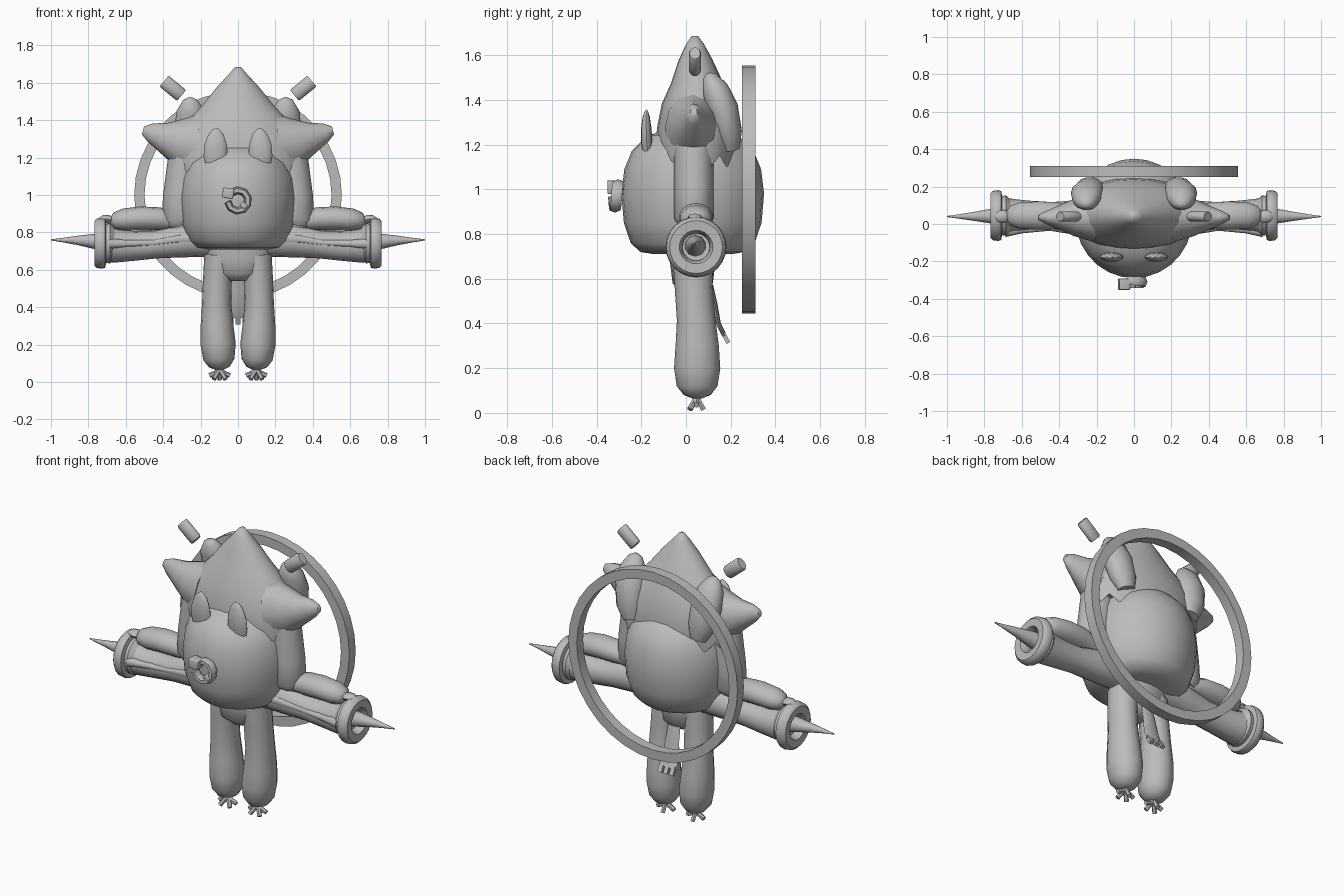
import bpy, bmesh, math
from mathutils import Vector, Matrix

cube = bpy.data.objects.get("Cube")
if cube:
    bpy.data.objects.remove(cube, do_unlink=True)

grey = bpy.data.materials.new("plain_grey")
grey.use_nodes = True
COL = (0.5, 0.5, 0.5, 1)
grey.diffuse_color = COL
grey.node_tree.nodes["Principled BSDF"].inputs["Base Color"].default_value = COL


def finish(name, bm, mirror=False, angle=45, subsurf=0):
    """Turn a bmesh into a shaded, optionally mirrored object."""
    bmesh.ops.recalc_face_normals(bm, faces=bm.faces)
    me = bpy.data.meshes.new(name)
    bm.to_mesh(me)
    bm.free()
    me.materials.append(grey)
    ob = bpy.data.objects.new(name, me)
    bpy.context.collection.objects.link(ob)
    bpy.ops.object.select_all(action='DESELECT')
    ob.select_set(True)
    bpy.context.view_layer.objects.active = ob
    bpy.ops.object.shade_smooth_by_angle(angle=math.radians(angle))
    if subsurf:
        ob.modifiers.new("round", 'SUBSURF').levels = subsurf
    if mirror:
        ob.modifiers.new("mirror", 'MIRROR')
    return ob


def tube(name, pts, segs=16, mirror=False, angle=45, flat=1.0, jag=0.0, subsurf=0):
    """Skin rings along a path; each point is x, y, z, radius and optional depth radius."""
    bm = bmesh.new()
    cs = [Vector(p[:3]) for p in pts]
    rings = []
    for i, p in enumerate(pts):
        t = (cs[min(i + 1, len(cs) - 1)] - cs[max(i - 1, 0)]).normalized()
        u = Vector((0, 1, 0)).cross(t).normalized()
        v = t.cross(u)
        rb = p[4] if len(p) > 4 else p[3] * flat
        ring = []
        for k in range(segs):
            a = math.tau * k / segs
            ring.append(bm.verts.new(cs[i] + u * p[3] * math.cos(a) + v * rb * math.sin(a)))
        rings.append(ring)
    for k, vert in enumerate(rings[0]):
        vert.co.z += jag * (-1) ** k
    for a, b in zip(rings, rings[1:]):
        for k in range(segs):
            n = (k + 1) % segs
            bm.faces.new((a[k], a[n], b[n], b[k]))
    bm.faces.new(rings[0][::-1])
    bm.faces.new(rings[-1])
    return finish(name, bm, mirror, angle, subsurf)


def box(name, loc, size, rot=(0, 0, 0), mirror=False, bevel=0.0):
    """Box with optional rounded edges, baked in place."""
    bm = bmesh.new()
    bmesh.ops.create_cube(bm, size=1)
    bmesh.ops.scale(bm, vec=size, verts=bm.verts)
    if bevel:
        bmesh.ops.bevel(bm, geom=list(bm.edges), offset=bevel, segments=3, affect='EDGES', profile=0.5)
    for axis, ang in zip('XYZ', rot):
        bmesh.ops.rotate(bm, matrix=Matrix.Rotation(math.radians(ang), 3, axis), verts=bm.verts)
    bmesh.ops.translate(bm, vec=loc, verts=bm.verts)
    return finish(name, bm, mirror)


def lathe(name, profile, centre, axis, segs=24, mirror=False, angle=40):
    """Revolve a closed profile of (along, radius) pairs round x or y."""
    bm = bmesh.new()
    rings = []
    for d, r in profile:
        ring = []
        for k in range(segs):
            a = math.tau * k / segs
            c, s = r * math.cos(a), r * math.sin(a)
            co = (d, c, s) if axis == 'x' else (c, d, s)
            ring.append(bm.verts.new(Vector(co) + Vector(centre)))
        rings.append(ring)
    for a, b in zip(rings, rings[1:] + rings[:1]):
        for k in range(segs):
            n = (k + 1) % segs
            bm.faces.new((a[k], a[n], b[n], b[k]))
    return finish(name, bm, mirror, angle)


# Round body with a flat underside
Y = 0.03
tube("round_body", [(0, Y, .71, .17), (0, Y, .72, .23), (0, Y, .76, .272), (0, Y, .85, .302),
                    (0, Y, .98, .313), (0, Y, 1.09, .3), (0, Y, 1.17, .268),
                    (0, Y, 1.24, .2), (0, Y, 1.27, .1)], segs=28, flat=1.02)

# Pointed hood with a ragged hem, side points and hanging side flaps
tube("hood", [(0, .055, 1.12, .345, .19), (0, .055, 1.2, .36, .193), (0, .055, 1.29, .35, .183),
              (0, .05, 1.39, .275, .158), (0, .048, 1.48, .19, .115), (0, .042, 1.58, .11, .075),
              (0, .04, 1.65, .045, .04), (0, .04, 1.685, .015, .015)], segs=24, jag=.03, angle=60)
tube("hood_side_point", [(.22, .035, 1.27, .17, .13), (.32, .035, 1.285, .125, .1),
                         (.4, .035, 1.31, .08, .065), (.47, .035, 1.335, .05, .035),
                         (.508, .035, 1.345, .022, .015)], segs=12, mirror=True, angle=60)
tube("side_flap", [(.3, .035, .84, .08, .07), (.305, .035, .87, .104, .088), (.3, .035, 1.0, .1, .088),
                   (.285, .035, 1.15, .095, .088), (.27, .035, 1.3, .09, .085)],
     segs=12, mirror=True, angle=50)

# Lumps on the back of the hood
tube("back_lump", [(.22, .2, 1.18, .05), (.235, .19, 1.25, .078), (.25, .165, 1.36, .088),
                   (.255, .13, 1.45, .075), (.255, .105, 1.505, .04), (.255, .1, 1.52, .012)],
     segs=14, mirror=True, flat=.8)

# Small ears on the forehead
tube("ear", [(.12, -.17, 1.15, .05), (.12, -.176, 1.21, .064), (.119, -.178, 1.27, .06),
             (.117, -.178, 1.325, .04), (.116, -.177, 1.35, .018), (.116, -.177, 1.357, .005)],
     segs=12, mirror=True, flat=.4)

# Curled nose
curl = []
for i in range(9):
    a = math.radians(130 - 38 * i)
    curl.append((.055 * math.cos(a), -.3 - .003 * i, .97 + .055 * math.sin(a), .02))
tube("nose_curl", curl, segs=6, flat=1.4)
box("nose_tip", (-.053, -.322, 1.01), (.06, .06, .055), (0, 8, 0), bevel=.006)
box("nose_end", (.03, -.315, .945), (.035, .055, .03), (0, 40, 0), bevel=.004)

# Hips and legs
tube("hips", [(0, .03, .54, .05, .05), (0, .03, .58, .14, .09), (0, .03, .66, .175, .1),
              (0, .03, .76, .2, .11), (0, .03, .86, .18, .11)], segs=20)
tube("leg", [(.1, .05, .065, .02), (.1, .05, .08, .055), (.102, .05, .12, .083), (.106, .05, .2, .094),
             (.112, .05, .3, .088), (.114, .045, .42, .078), (.11, .035, .55, .077),
             (.1, .03, .68, .08)], segs=16, mirror=True, flat=1.1)

# Splayed toes
for i, (dx, dy, z) in enumerate([(-.055, 0, .035), (.055, 0, .035), (-.032, -.03, .016),
                                 (.032, -.03, .016), (0, .032, .014)]):
    tube(f"toe_{i + 1}", [(.098, .047, .075, .015), (.098 + dx * .35, .047 + dy * .35, .05, .013),
                          (.098 + dx, .047 + dy, z, .013)], segs=6, mirror=True)

# Flat tail with a ragged tip
tube("tail", [(0, .11, .57, .04, .012), (0, .13, .48, .045, .012), (0, .145, .4, .052, .011),
              (0, .172, .345, .058, .01)], segs=8)
for x in (-.038, 0, .038):
    box("tail_tip", (x, .178, .335), (.026, .018, .05), (28, 0, 0))

# Arms
tube("arm", [(.1, .04, .755, .085), (.24, .04, .76, .092), (.34, .04, .75, .085), (.44, .043, .735, .074),
             (.55, .045, .728, .079), (.64, .045, .728, .088), (.715, .045, .735, .1)],
     segs=16, mirror=True)
tube("upper_pouch", [(.2, .045, .8, .03), (.3, .045, .83, .035), (.36, .045, .86, .05), (.42, .045, .872, .062),
                     (.52, .045, .875, .064), (.61, .045, .868, .06), (.66, .045, .862, .045),
                     (.685, .045, .86, .015)], segs=14, mirror=True, flat=1.2)
tube("arm_strap", [(.2, -.03, .77, .03), (.32, -.035, .765, .022), (.45, -.02, .745, .016),
                   (.6, -.03, .74, .02), (.69, -.04, .74, .03)], segs=8, mirror=True)

# Cuffs, their knobs and the long spikes
lathe("cuff", [(.66, .085), (.685, .108), (.705, .105), (.71, .13), (.725, .136), (.755, .132),
               (.768, .118), (.765, .075), (.735, .062), (.7, .06)], (0, .045, .742), 'x', mirror=True)
tube("cuff_knob", [(.67, .04, .865, .014), (.69, .04, .87, .022), (.72, .04, .872, .02),
                   (.745, .04, .862, .012)], segs=8, mirror=True, flat=1.6)
tube("arm_spike", [(.68, .042, .745, .052), (.76, .042, .752, .042), (.85, .041, .757, .026),
                   (.93, .04, .759, .013), (1.0, .04, .76, .003)], segs=10, mirror=True)

# Hoop behind the back
lathe("hoop", [(.25, .555), (.31, .555), (.31, .5), (.25, .5)], (0, 0, 1.0), 'y', segs=36, angle=30)

# Floating stubs above the hood
tube("floating_stub", [(.302, .04, 1.532, .034, .024), (.308, .04, 1.537, .038, .028),
                       (.389, .04, 1.604, .038, .028), (.395, .04, 1.609, .034, .024)],
     segs=14, mirror=True)
